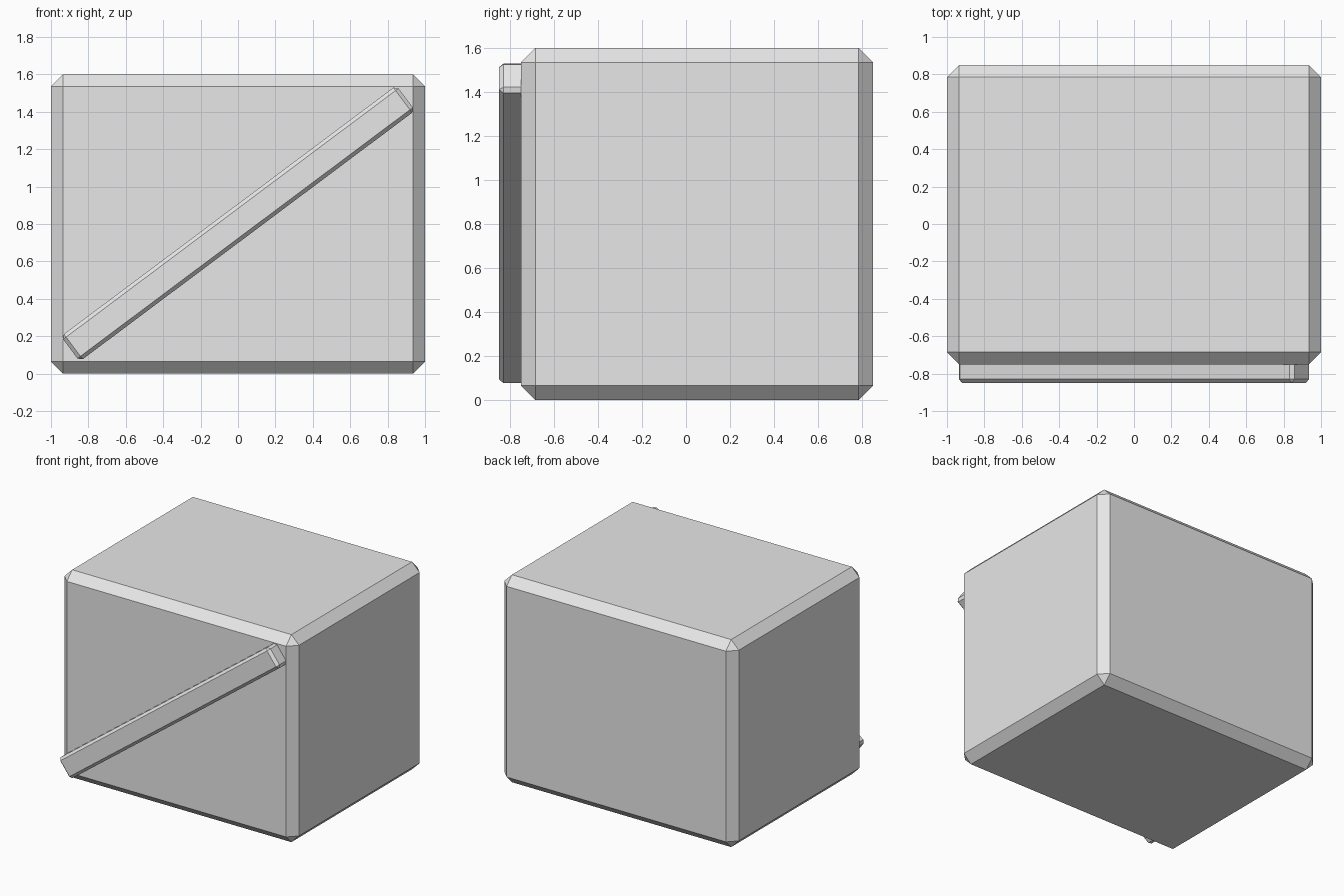
import bpy
import math

cube = bpy.data.objects.get("Cube")
if cube:
    bpy.data.objects.remove(cube, do_unlink=True)

# Single plain grey
grey = bpy.data.materials.new("light_grey")
grey.use_nodes = True
colour = (0.8, 0.8, 0.8, 1)
grey.diffuse_color = colour
grey.node_tree.nodes["Principled BSDF"].inputs["Base Color"].default_value = colour


def bevelled_box(name, size, location, bevel, tilt=0):
    """Box with single-segment chamfers, tilted about the y axis."""
    bpy.ops.mesh.primitive_cube_add(size=1, location=location)
    box = bpy.context.object
    box.name = name
    box.scale = size
    bpy.ops.object.transform_apply(location=False, rotation=False, scale=True)
    box.rotation_euler.y = tilt
    chamfer = box.modifiers.new("chamfer", 'BEVEL')
    chamfer.width = bevel
    chamfer.segments = 1
    box.data.materials.append(grey)
    return box


# Crate body
bevelled_box("crate_body", (2, 1.6, 1.6), (0, 0.05, 0.8), 0.065)

# Diagonal plank, its back edge sunk into the front face
bevelled_box("diagonal_plank", (2.24, 0.12, 0.168), (0, -0.79, 0.803), 0.02,
             -math.radians(36.8))
